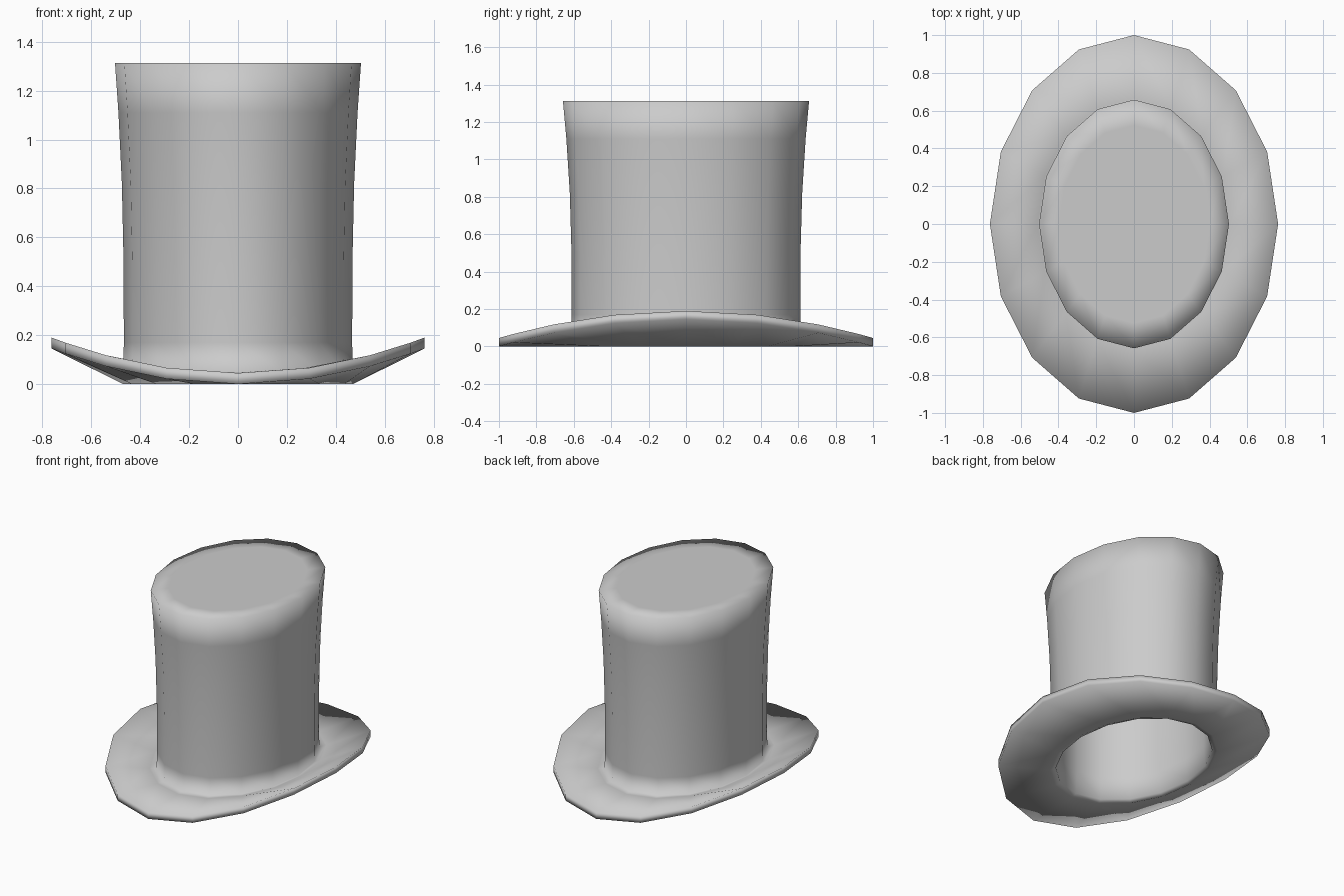
import bpy, bmesh, math

if "Cube" in bpy.data.objects:
    bpy.data.objects.remove(bpy.data.objects["Cube"])

SIDES = 16
RATIO = 1.308   # depth to width of the crown

# Closed shell profile, outside then inside: (x radius, y radius, z, curl added at the sides)
def crown(r, z):
    return (r, r * RATIO, z, 0.0)

profile = [
    crown(0.40, 1.312),                 # flat top, inner loop
    crown(0.503, 1.312),                # top rim
    crown(0.489, 1.11),
    crown(0.475, 0.82),
    crown(0.468, 0.50),
    crown(0.467, 0.17),
    crown(0.469, 0.05),                 # crown meets brim
    (0.510, 0.665, 0.047, 0.020),
    (0.763, 1.0, 0.045, 0.145),         # brim edge, upper
    (0.763, 1.0, 0.0, 0.145),           # brim edge, lower
    crown(0.470, 0.0),                  # underside at the opening
    crown(0.440, 0.012),                # opening
    crown(0.432, 0.17),                 # inner wall
    crown(0.432, 0.50),
    crown(0.440, 0.82),
    crown(0.460, 1.27),
    crown(0.38, 1.27),                  # inner ceiling
]

bm = bmesh.new()

def ring(rx, ry, z, curl):
    verts = []
    for i in range(SIDES):
        a = 2 * math.pi * i / SIDES
        c, s = math.cos(a), math.sin(a)
        verts.append(bm.verts.new((rx * c, ry * s, z + curl * c * c)))
    return verts

rings = [ring(*p) for p in profile]
for a, b in zip(rings, rings[1:]):
    for i in range(SIDES):
        j = (i + 1) % SIDES
        bm.faces.new((a[i], b[i], b[j], a[j]))

# Caps: crown top and inner ceiling
bm.faces.new(rings[0])
bm.faces.new(list(reversed(rings[-1])))
bmesh.ops.recalc_face_normals(bm, faces=bm.faces[:])
for f in bm.faces:
    f.smooth = True

mesh = bpy.data.meshes.new("top_hat")
bm.to_mesh(mesh)
bm.free()
hat = bpy.data.objects.new("top_hat", mesh)
bpy.context.collection.objects.link(hat)
